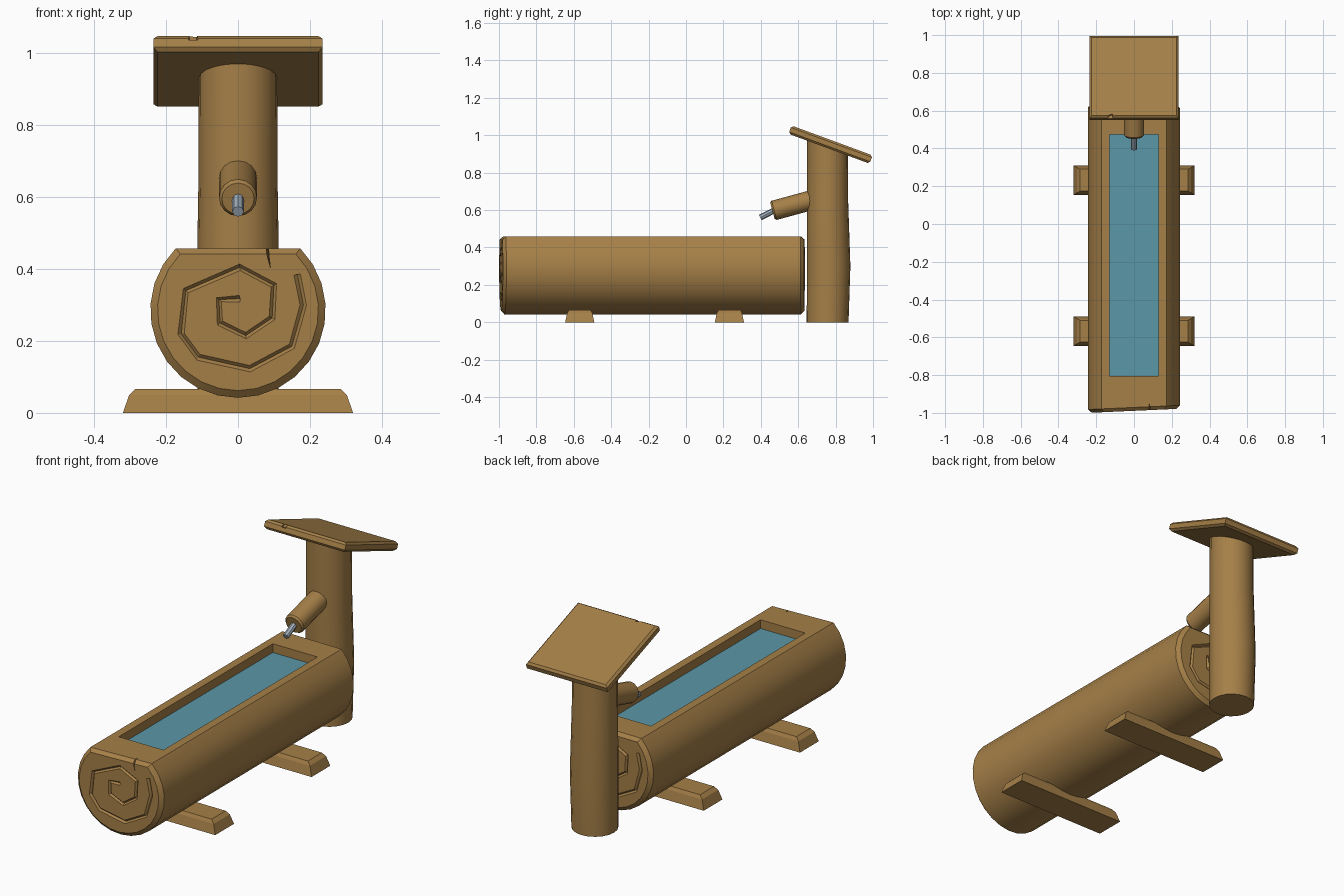
import bpy, bmesh, math
from mathutils import Vector, Matrix

if "Cube" in bpy.data.objects:
    bpy.data.objects.remove(bpy.data.objects["Cube"])


def material(name, rgb):
    m = bpy.data.materials.new(name)
    m.diffuse_color = (*rgb, 1)
    m.use_nodes = True
    m.node_tree.nodes["Principled BSDF"].inputs["Base Color"].default_value = m.diffuse_color
    return m


WOOD = material("wood", (0.38, 0.215, 0.065))
WATER = material("water", (0.105, 0.31, 0.39))
METAL = material("metal", (0.36, 0.43, 0.50))


def loft(name, rings, mat=None):
    """Skin a list of equal-length point rings and cap both ends."""
    bm = bmesh.new()
    vs = [[bm.verts.new(p) for p in r] for r in rings]
    n = len(rings[0])
    for a, b in zip(vs, vs[1:]):
        for i in range(n):
            j = (i + 1) % n
            bm.faces.new((a[i], a[j], b[j], b[i]))
    bm.faces.new(vs[0][::-1])
    bm.faces.new(vs[-1])
    bmesh.ops.recalc_face_normals(bm, faces=bm.faces)
    me = bpy.data.meshes.new(name)
    bm.to_mesh(me)
    bm.free()
    ob = bpy.data.objects.new(name, me)
    bpy.context.collection.objects.link(ob)
    if mat:
        me.materials.append(mat)
    return ob


def rect(x0, x1, y0, y1, z):
    return [(x0, y0, z), (x1, y0, z), (x1, y1, z), (x0, y1, z)]


def activate(ob):
    bpy.ops.object.select_all(action='DESELECT')
    ob.select_set(True)
    bpy.context.view_layer.objects.active = ob


def cut(ob, cutter):
    m = ob.modifiers.new("cut", 'BOOLEAN')
    m.operation, m.solver, m.object = 'DIFFERENCE', 'EXACT', cutter
    activate(ob)
    bpy.ops.object.modifier_apply(modifier=m.name)
    bpy.data.objects.remove(cutter)


def smooth(ob):
    activate(ob)
    bpy.ops.object.shade_smooth_by_angle(angle=math.radians(28))


def rod(name, a, b, radii, ts, sides, mat):
    """Round bar from a to b; radii at fractions ts along it."""
    a, b = Vector(a), Vector(b)
    q = (b - a).to_track_quat('Z', 'Y')
    rings = [[a + (b - a) * t + q @ Vector((r * math.cos(k * math.tau / sides),
              r * math.sin(k * math.tau / sides), 0)) for k in range(sides)]
             for r, t in zip(radii, ts)]
    ob = loft(name, rings, mat)
    smooth(ob)
    return ob


# Log: round section with a flat sawn top
CZ, R, TOP = 0.286, 0.244, 0.458


def section(inset, yfun):
    r, top = R - inset, TOP - inset * 0.8
    a0 = math.asin((top - CZ) / r)
    sweep = math.pi + 2 * a0
    pts = []
    for i in range(21):
        a = a0 - sweep * i / 20
        x = r * math.cos(a)
        pts.append((x, yfun(x), CZ + r * math.sin(a)))
    return pts


def front(x):
    return -0.989 + 0.045 * x


def back(x):
    return 0.633 - 0.01 * x


log = loft("log_trough", [section(0.02, front),
                          section(0, lambda x: front(x) + 0.018),
                          section(0, lambda x: back(x) - 0.018),
                          section(0.02, back)], WOOD)

# Basin hollow
cut(log, loft("basin_cutter", [rect(-0.13, 0.13, -0.805, 0.475, 0.40),
                               rect(-0.13, 0.13, -0.805, 0.475, 0.60)]))

# Growth-ring spirals carved in both ends
SPIRAL = [(0.005, 0.318), (-0.053, 0.315), (-0.05, 0.25), (0.022, 0.215),
          (0.095, 0.264), (0.10, 0.355), (0.005, 0.405), (-0.145, 0.34),
          (-0.158, 0.22), (-0.11, 0.155), (0.033, 0.123), (0.15, 0.185),
          (0.182, 0.30), (0.165, 0.385)]
P = [Vector(p) for p in SPIRAL]
for face, sign in ((front, 1), (back, -1)):
    rings = []
    for i, p in enumerate(P):
        t = (P[min(i + 1, len(P) - 1)] - P[max(i - 1, 0)]).normalized()
        n = Vector((-t.y, t.x)) * 0.012
        x, y = p.x * sign, face(p.x * sign)
        rings.append([((p.x + n.x) * sign, y - sign * 0.003, p.y + n.y),
                      (x, y + sign * 0.009, p.y),
                      ((p.x - n.x) * sign, y - sign * 0.003, p.y - n.y)])
    cut(log, loft("spiral_cutter", rings))

# Split in the front rim
cut(log, loft("split_cutter", [
    [(0.088, -1.02, 0.405), (0.092, -1.02, 0.405), (0.09, -0.98, 0.405)],
    [(0.066, -1.02, 0.48), (0.098, -1.02, 0.48), (0.078, -0.932, 0.48)]]))
smooth(log)

# Water surface
loft("water", [rect(-0.13, 0.13, -0.805, 0.475, 0.399),
               rect(-0.13, 0.13, -0.805, 0.475, 0.412)], WATER)

# Cross feet
for label, y in (("front", -0.568), ("back", 0.232)):
    loft(label + "_foot", [rect(-x, x, y - w, y + w, z) for x, w, z in
         ((0.32, 0.078, 0), (0.303, 0.067, 0.05), (0.285, 0.058, 0.067))], WOOD)

# Post, slightly bowed, top cut to the roof slope
SLOPE = math.radians(-20.2)
N = 20
rings = []
for z, cy, r in ((0, 0.757, 0.112), (0.3, 0.763, 0.116),
                 (0.65, 0.757, 0.110), (None, 0.756, 0.109)):
    ring = []
    for k in range(N):
        a = math.tau * k / N
        y = cy + r * math.sin(a)
        h = 0.934 + math.tan(SLOPE) * (y - 0.764) if z is None else z
        ring.append((r * math.cos(a), y, h))
    rings.append(ring)
smooth(loft("post", rings, WOOD))

# Sloping roof board with chamfered edges and a nick
hx, hy, hz, c = 0.235, 0.231, 0.0235, 0.011
roof = loft("roof_board", [rect(-hx + i, hx - i, -hy + i, hy - i, z) for i, z in
            ((c, -hz), (0, -hz + c), (0, hz - c), (c, hz))], WOOD)
cut(roof, loft("nick_cutter", [
    [(-0.142, -0.25, z), (-0.108, -0.25, z), (-0.115, -0.212, z), (-0.135, -0.219, z)]
    for z in (0.008, 0.05)]))
roof.data.transform(Matrix.Translation((0, 0.773, 0.950)) @ Matrix.Rotation(SLOPE, 4, 'X'))

# Spout and metal pipe
rod("spout", (0, 0.70, 0.661), (0, 0.462, 0.596), (0.053, 0.053, 0.045),
    (0, 0.96, 1), 16, WOOD)
rod("pipe", (0, 0.49, 0.608), (0, 0.397, 0.560), (0.016, 0.016), (0, 1), 8, METAL)
